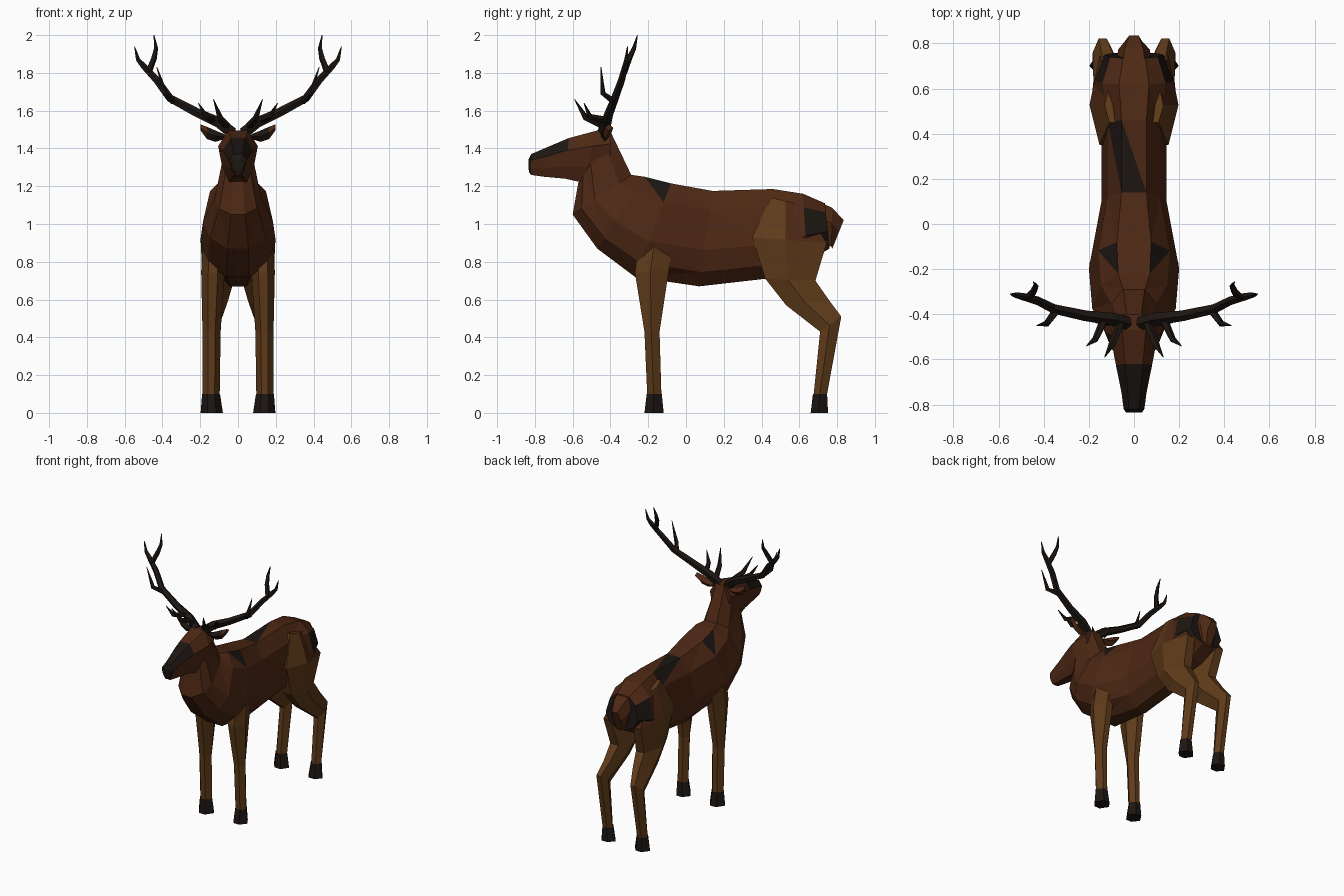
import bpy, bmesh, math
from mathutils import Vector

if "Cube" in bpy.data.objects:
    bpy.data.objects.remove(bpy.data.objects["Cube"])


def material(name, rgb):
    m = bpy.data.materials.new(name)
    m.diffuse_color = (*rgb, 1)
    m.use_nodes = True
    m.node_tree.nodes["Principled BSDF"].inputs["Base Color"].default_value = m.diffuse_color
    return m


BROWN = material("brown coat", (0.075, 0.021, 0.007))
TAN = material("tan legs", (0.115, 0.044, 0.010))
DARK = material("dark horn", (0.012, 0.008, 0.006))


def loft(name, rings, mats, pick=None, triangulate=False):
    """Skin a list of equal-sized rings, cap the ends; pick(centre) gives a material index."""
    bm = bmesh.new()
    rows = [[bm.verts.new(p) for p in r] for r in rings]
    n = len(rows[0])
    for a, b in zip(rows, rows[1:]):
        for i in range(n):
            bm.faces.new((a[i], a[(i + 1) % n], b[(i + 1) % n], b[i]))
    bm.faces.new(rows[0][::-1])
    bm.faces.new(rows[-1])
    if triangulate:
        bmesh.ops.triangulate(bm, faces=bm.faces[:])
    bmesh.ops.recalc_face_normals(bm, faces=bm.faces[:])
    if pick:
        for f in bm.faces:
            f.material_index = pick(f.calc_center_median())
    me = bpy.data.meshes.new(name)
    bm.to_mesh(me)
    bm.free()
    for m in mats:
        me.materials.append(m)
    ob = bpy.data.objects.new(name, me)
    bpy.context.collection.objects.link(ob)
    return ob


def body_ring(ty, tz, by, bz, w, shape):
    """Symmetric ring from a top point down to a bottom point."""
    top, bot = Vector((0, ty, tz)), Vector((0, by, bz))
    side = [(top.lerp(bot, t), w * k) for t, k in shape]
    return ([(k, p.y, p.z) for p, k in side] +
            [(-k, p.y, p.z) for p, k in reversed(side)])


def leg_ring(s, fy, fz, ry, rz, xi, xo):
    """Six-sided ring from front point to rear point, between inner and outer x."""
    f, r = Vector((0, fy, fz)), Vector((0, ry, rz))
    d = xo - xi
    pts = [(0, xi + .3 * d), (0, xo - .3 * d), (.45, xo),
           (1, xo - .3 * d), (1, xi + .3 * d), (.55, xi)]
    return [(s * x, f.lerp(r, t).y, f.lerp(r, t).z) for t, x in pts]


def tube(name, s, path, sides=5):
    """Tapering tube through (x, y, z, radius) points."""
    pts = [Vector(p[:3]) for p in path]
    rings = []
    for i, p in enumerate(path):
        t = (pts[min(i + 1, len(pts) - 1)] - pts[max(i - 1, 0)]).normalized()
        u = t.cross(Vector((0, 1, 0.2))).normalized()
        v = t.cross(u)
        ring = []
        for k in range(sides):
            a = math.tau * k / sides
            q = pts[i] + (u * math.cos(a) + v * math.sin(a)) * p[3]
            ring.append((s * q.x, q.y, q.z))
        rings.append(ring)
    return loft(name, rings, [DARK])


# neck, trunk and rump
BODY_SHAPE = [(0, .38), (.2, .8), (.62, 1), (.85, .8), (1, .3)]
body = [(-.40, 1.49, -.57, 1.22, .085), (-.29, 1.26, -.60, 1.05, .125),
        (-.22, 1.25, -.47, .87, .185), (-.08, 1.215, -.27, .72, .20),
        (.14, 1.175, .07, .67, .145), (.46, 1.185, .42, .71, .145),
        (.62, 1.16, .64, .80, .175), (.735, 1.11, .76, .87, .13)]
SPOTS = [(.69, 1.0, .085), (-.14, 1.16, .055), (.0, .95, .05)]


def coat(c):
    for y, z, r in SPOTS:
        if math.hypot(c.y - y, c.z - z) < r and abs(c.x) > .06:
            return 1
    return 1 if c.x < 0 and .2 < c.y < .4 and c.z > 1.12 else 0


loft("body", [body_ring(*r, BODY_SHAPE) for r in body], [BROWN, DARK], coat, True)

# tail
TAIL_SHAPE = [(0, .6), (.4, 1), (1, .6)]
loft("tail", [body_ring(*r, TAIL_SHAPE) for r in
              [(.70, 1.12, .72, .90, .08), (.775, 1.085, .77, .88, .07),
               (.835, 1.02, .775, .87, .035)]], [BROWN])

# head with dark muzzle
HEAD_SHAPE = [(0, .5), (.3, 1), (.7, .8), (1, .45)]
head = [(-.40, 1.49, -.40, 1.27, .085), (-.47, 1.495, -.55, 1.22, .105),
        (-.62, 1.455, -.64, 1.24, .08), (-.75, 1.40, -.75, 1.25, .055),
        (-.82, 1.37, -.82, 1.26, .046), (-.835, 1.34, -.832, 1.275, .036)]
loft("head", [body_ring(*r, HEAD_SHAPE) for r in head], [BROWN, DARK],
     lambda c: int((c.y < -.68 and c.z > 1.36) or (c.y < -.81 and c.z > 1.28)))

# legs, hooves: front y, front z, rear y, rear z, inner x, outer x
FRONT = [(-.25, .92, -.06, .92, .08, .185), (-.27, .74, -.09, .76, .07, .195),
         (-.22, .43, -.14, .43, .092, .188), (-.205, .09, -.13, .09, .097, .187)]
HIND = [(.45, 1.14, .62, 1.10, .06, .13), (.35, .93, .745, .90, .05, .197),
        (.42, .71, .685, .70, .02, .19), (.53, .57, .755, .60, .055, .18),
        (.71, .43, .822, .51, .095, .183), (.675, .09, .745, .09, .10, .183)]
FRONT_HOOF = [(-.208, .10, -.128, .10, .095, .19), (-.22, 0, -.118, 0, .08, .198)]
HIND_HOOF = [(.672, .10, .747, .10, .097, .187), (.66, 0, .752, 0, .08, .198)]

# antler paths: x, y, z, radius
ANTLER = {
    "beam": [(.03, -.44, 1.48, .032), (.10, -.42, 1.535, .03), (.22, -.405, 1.59, .025),
             (.36, -.375, 1.665, .022), (.43, -.34, 1.76, .02), (.50, -.32, 1.835, .017),
             (.53, -.315, 1.87, .012), (.548, -.31, 1.94, .002)],
    "top_tine": [(.475, -.33, 1.80, .018), (.445, -.30, 1.88, .016),
                 (.435, -.275, 1.93, .012), (.445, -.257, 2.0, .002)],
    "middle_tine": [(.345, -.385, 1.65, .018), (.385, -.44, 1.69, .015), (.43, -.45, 1.83, .002)],
    "brow_tine": [(.06, -.44, 1.52, .02), (.095, -.53, 1.56, .017), (.13, -.59, 1.66, .002)],
    "second_tine": [(.13, -.42, 1.55, .02), (.17, -.51, 1.57, .015), (.21, -.54, 1.64, .002)],
}

for s, side in ((1, "left"), (-1, "right")):
    loft(f"front_leg_{side}", [leg_ring(s, *r) for r in FRONT], [TAN])
    loft(f"hind_leg_{side}", [leg_ring(s, *r) for r in HIND], [TAN, BROWN],
         lambda c: int(c.z > .82 and c.y > .6))
    loft(f"front_hoof_{side}", [leg_ring(s, *r) for r in FRONT_HOOF], [DARK])
    loft(f"hind_hoof_{side}", [leg_ring(s, *r) for r in HIND_HOOF], [DARK])
    for part, path in ANTLER.items():
        tube(f"antler_{part}_{side}", s, path)
    # ear: x, top z, bottom z, y
    loft(f"ear_{side}", [[(s * x, y, zt), (s * x, y + .025, (zt + zb) / 2),
                          (s * x, y, zb), (s * x, y - .02, (zt + zb) / 2)]
                         for x, zt, zb, y in [(.07, 1.475, 1.45, -.43), (.12, 1.495, 1.435, -.43),
                                              (.165, 1.515, 1.45, -.42), (.198, 1.527, 1.495, -.41)]],
         [BROWN, DARK], lambda c: int(c.y < -.428))
